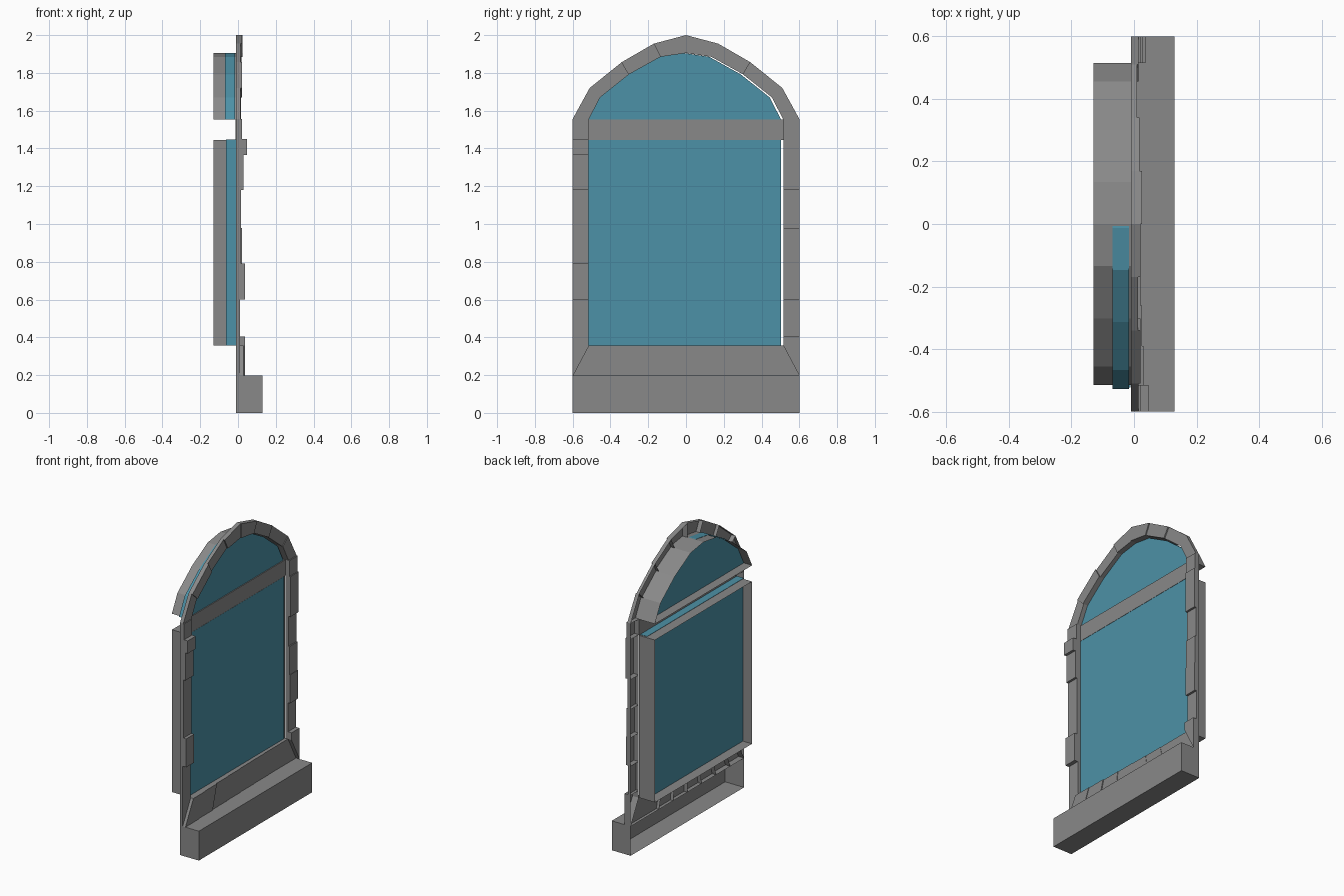
import bpy, bmesh

if "Cube" in bpy.data.objects:
    bpy.data.objects.remove(bpy.data.objects["Cube"])

BACK = -0.01   # wall plane the stonework sits on


def material(name, colour):
    m = bpy.data.materials.new(name)
    m.diffuse_color = (*colour, 1)
    m.use_nodes = True
    m.node_tree.nodes["Principled BSDF"].inputs["Base Color"].default_value = m.diffuse_color
    return m


glass = material("glass_blue", (0.073, 0.284, 0.385))
grey = material("stone_grey", (0.25, 0.25, 0.25))


def prism(name, outline, x0, x1, back=True, front=True, mat=grey):
    """Extrude a (y, z) outline, counter-clockwise seen from +x, along x."""
    bm = bmesh.new()
    a = [bm.verts.new((x0, y, z)) for y, z in outline]
    b = [bm.verts.new((x1, y, z)) for y, z in outline]
    n = len(outline)
    for i in range(n):
        j = (i + 1) % n
        bm.faces.new((a[i], a[j], b[j], b[i]))
    if back:
        bm.faces.new(a[::-1])
    if front:
        bm.faces.new(b)
    me = bpy.data.meshes.new(name)
    bm.to_mesh(me)
    bm.free()
    ob = bpy.data.objects.new(name, me)
    bpy.context.collection.objects.link(ob)
    me.materials.append(mat)
    return ob


def rect(y0, y1, z0, z1):
    return [(y0, z0), (y1, z0), (y1, z1), (y0, z1)]


def stone(name, outline, x1):
    return prism(name, outline, BACK, x1, back=False)


# Sill ledge
stone("sill", rect(-0.6, 0.6, 0, 0.197), 0.13)

# Fanned stones above the sill
low = [-0.6, -0.455, -0.305, -0.15, 0, 0.15, 0.3, 0.6]
top = [-0.515, -0.39, -0.26, -0.13, 0, 0.125, 0.26, 0.515]
depth = [0.03, 0.026, 0.02, 0.017, 0.014, 0.012, 0.01]
for i, d in enumerate(depth):
    stone("sill_stone", [(low[i], 0.197), (low[i + 1], 0.197),
                         (top[i + 1], 0.357), (top[i], 0.357)], d)

# Jamb stones: bottom corners are cut by the fan, the rest are blocks
stone("left_corner_stone", [(-0.6, 0.197), (-0.515, 0.357), (-0.515, 0.6), (-0.6, 0.6)], 0.01)
stone("right_corner_stone", [(0.6, 0.197), (0.6, 0.405), (0.515, 0.405), (0.515, 0.357)], 0.036)
left = [(0.6, 0.79, 0.036), (0.79, 1.18, 0.015), (1.18, 1.365, 0.03),
        (1.365, 1.45, 0.047), (1.45, 1.556, 0.02)]
right = [(0.405, 0.6, 0.01), (0.6, 0.79, 0.025), (0.79, 0.98, 0.022),
         (0.98, 1.18, 0.014), (1.18, 1.45, 0.028), (1.45, 1.556, 0.022)]
for z0, z1, d in left:
    stone("left_jamb_stone", rect(-0.6, -0.515, z0, z1), d)
for z0, z1, d in right:
    stone("right_jamb_stone", rect(0.515, 0.6, z0, z1), d)

# Arch stones
half_out = [(0.6, 1.556), (0.51, 1.72), (0.34, 1.857), (0.17, 1.955)]
half_in = [(0.515, 1.553), (0.455, 1.67), (0.302, 1.792), (0.135, 1.885)]


def arch(half, crown):
    return half + [(0, crown)] + [(-y, z) for y, z in half[::-1]]


outer = arch(half_out, 2.0)
inner = arch(half_in, 1.905)
depth = [0.015, 0.01, 0.018, 0.025, 0.02, 0.012, 0.02, 0.014]
for i, d in enumerate(depth):
    stone("arch_stone", [outer[i], outer[i + 1], inner[i + 1], inner[i]], d)

# Flat crossbar between the two openings
prism("crossbar", rect(-0.515, 0.515, 1.446, 1.553), BACK - 0.002, BACK)

# Open reveals running back through the wall
prism("lower_reveal", rect(-0.514, 0.514, 0.357, 1.445), -0.13, BACK, False, False)
prism("upper_reveal", inner, -0.13, BACK, False, False)

# Glass panes, set slightly off centre in the openings
prism("lower_glass", rect(-0.523, 0.502, 0.358, 1.447), -0.063, BACK - 0.001, mat=glass)
prism("upper_glass", [(y - 0.012, z) for y, z in inner], -0.068, -0.016, mat=glass)
